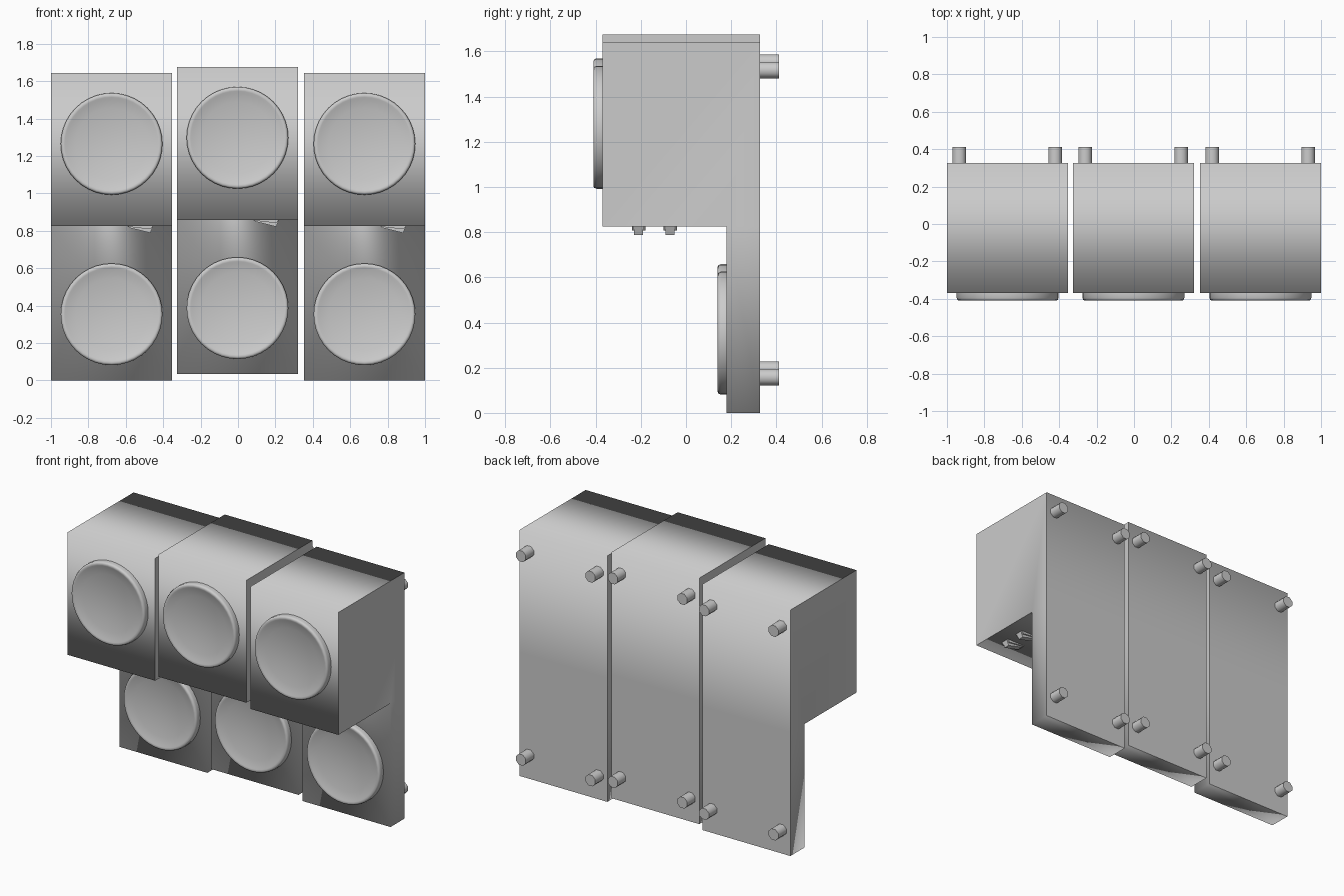
import bpy, bmesh, math
from mathutils import Matrix, Vector

if "Cube" in bpy.data.objects:
    bpy.data.objects.remove(bpy.data.objects["Cube"], do_unlink=True)

grey = bpy.data.materials.new("plain_grey")
grey.use_nodes = True
colour = (0.6, 0.6, 0.6, 1)
grey.diffuse_color = colour
grey.node_tree.nodes["Principled BSDF"].inputs["Base Color"].default_value = colour

HALF = 0.324                 # half the width of one unit
BACK, WALL, FRONT = 0.327, 0.18, -0.37
STEP, TOP = 0.825, 1.642


def add_object(name, bm, location, sharp_angle=None):
    bmesh.ops.recalc_face_normals(bm, faces=bm.faces)
    mesh = bpy.data.meshes.new(name)
    for face in bm.faces:
        face.smooth = True
    if sharp_angle:
        for edge in bm.edges:
            edge.smooth = edge.calc_face_angle(0) < math.radians(sharp_angle)
    bm.to_mesh(mesh)
    bm.free()
    mesh.materials.append(grey)
    obj = bpy.data.objects.new(name, mesh)
    obj.location = location
    bpy.context.collection.objects.link(obj)
    return obj


def prism(bm, points, width):
    """Extrude a closed outline symmetrically along its normal."""
    face = bm.faces.new([bm.verts.new(p) for p in points])
    face.normal_update()
    shift = face.normal * width
    extruded = bmesh.ops.extrude_face_region(bm, geom=[face])["geom"]
    bmesh.ops.translate(bm, vec=shift,
                        verts=[v for v in extruded if isinstance(v, bmesh.types.BMVert)])
    bmesh.ops.translate(bm, vec=-shift / 2, verts=bm.verts)


def housing(name, location):
    """Stepped body with soft shading along its outline and crisp sides."""
    bm = bmesh.new()
    outline = [(BACK, 0), (BACK, TOP), (FRONT, TOP),
               (FRONT, STEP), (WALL, STEP), (WALL, 0)]
    prism(bm, [(0, y, z) for y, z in outline], 2 * HALF)
    bmesh.ops.bisect_plane(bm, geom=bm.verts[:] + bm.edges[:] + bm.faces[:], dist=1e-5,
                           plane_co=(0, 0, STEP), plane_no=(0, 0, 1))
    bmesh.ops.recalc_face_normals(bm, faces=bm.faces)
    for edge in bm.edges:
        mid = (edge.verts[0].co + edge.verts[1].co) / 2
        side = any(abs(f.normal.x) > 0.9 for f in edge.link_faces)
        corner = mid.z < 0.01 or (mid.z < STEP - 0.01 and mid.y < BACK - 0.01)
        inner = abs(mid.z - STEP) < 0.01 and abs(mid.y - WALL) < 0.01
        bottom_back = mid.z < 0.01 and mid.y > BACK - 0.01
        folded = edge.calc_face_angle(0) > 0.5
        edge.smooth = not (folded and (inner or bottom_back or (side and not corner)))
    add_object(name, bm, location)


def dish(name, location):
    """Shallow concave disc with a rounded rim, spun around the y axis."""
    bm = bmesh.new()
    profile = [(0.272, 0), (0.272, -0.026), (0.268, -0.036), (0.26, -0.04), (0.25, -0.038)]
    profile += [(0.24 * k / 5, -0.008 - 0.026 * (k / 5) ** 2) for k in range(5, -1, -1)]
    verts = [bm.verts.new((r, y, 0)) for r, y in profile]
    edges = [bm.edges.new(pair) for pair in zip(verts, verts[1:])]
    bmesh.ops.spin(bm, geom=verts + edges, cent=(0, 0, 0), axis=(0, 1, 0),
                   angle=math.tau, steps=40, use_merge=True)
    bmesh.ops.remove_doubles(bm, verts=bm.verts, dist=1e-4)
    add_object(name, bm, location, 60)


def peg(name, location):
    """Eight-sided mounting peg pointing backwards."""
    bm = bmesh.new()
    turn = Matrix.Rotation(math.pi / 2, 4, 'X') @ Matrix.Rotation(math.pi / 8, 4, 'Z')
    bmesh.ops.create_cone(bm, cap_ends=True, segments=8, radius1=0.039, radius2=0.039,
                          depth=0.085, matrix=turn)
    add_object(name, bm, location, 50)


def prong(name, location):
    """Stepped sloping contact under the overhang."""
    for part, width, low in (("base", 0.06, -0.017), ("tip", 0.04, -0.037)):
        bm = bmesh.new()
        outline = [(-0.07, 0), (0.067, 0), (0.052, low), (-0.06, low * 0.25)]
        prism(bm, [(x, 0, z) for x, z in outline], width)
        add_object(f"{name}_{part}", bm, location, 20)


# Three matching units side by side, the middle one slightly raised
for unit, x, lift in (("right", -0.676, 0), ("middle", -0.003, 0.033), ("left", 0.676, 0)):
    base = Vector((x, 0, lift))
    housing(f"{unit}_housing", base)
    dish(f"{unit}_upper_dish", base + Vector((0, FRONT, 1.264)))
    dish(f"{unit}_lower_dish", base + Vector((0, WALL, 0.353)))
    for row, z in (("upper", 1.517), ("lower", 0.158)):
        for side, dx in (("right", -0.258), ("left", 0.255)):
            peg(f"{unit}_{row}_{side}_peg", base + Vector((dx, BACK + 0.0425, z)))
    for place, y in (("front", -0.21), ("rear", -0.07)):
        prong(f"{unit}_{place}_prong", base + Vector((0.155, y, STEP)))
